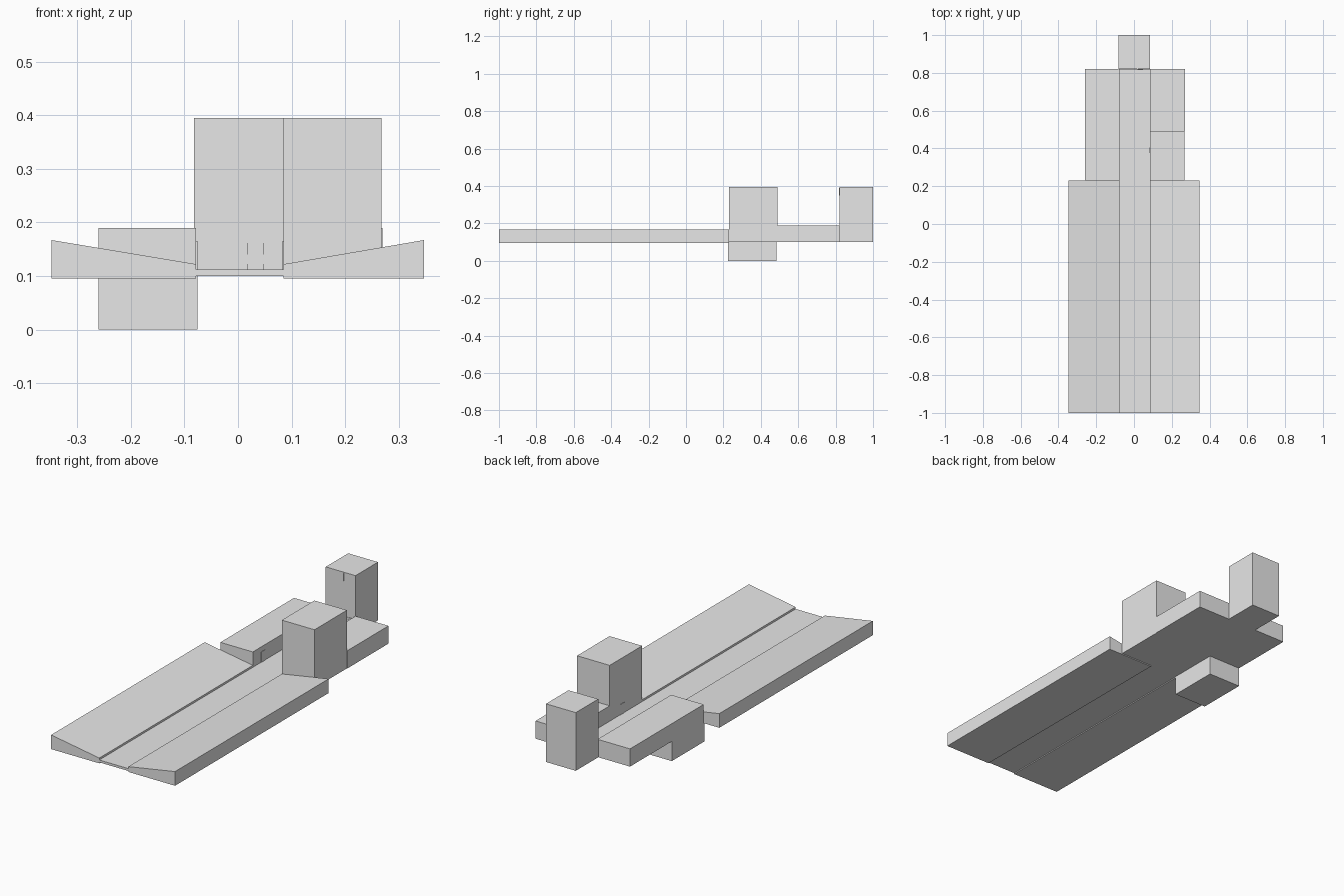
import bpy
import bmesh

cube = bpy.data.objects.get("Cube")
if cube:
    bpy.data.objects.remove(cube, do_unlink=True)

grey = bpy.data.materials.new("plain_grey")
grey.use_nodes = True
grey.diffuse_color = (0.8, 0.8, 0.8, 1)
grey.node_tree.nodes["Principled BSDF"].inputs["Base Color"].default_value = (0.8, 0.8, 0.8, 1)


def prism(name, profile, y0, y1, inward_sides=False):
    """Extrude an x-z profile along y, optionally with inward-facing walls."""
    bm = bmesh.new()
    face = bm.faces.new([bm.verts.new((x, y0, z)) for x, z in profile])
    ext = bmesh.ops.extrude_face_region(bm, geom=[face])
    moved = [v for v in ext["geom"] if isinstance(v, bmesh.types.BMVert)]
    bmesh.ops.translate(bm, verts=moved, vec=(0, y1 - y0, 0))
    bmesh.ops.recalc_face_normals(bm, faces=bm.faces)
    if inward_sides:
        walls = [f for f in bm.faces if abs(f.normal.z) < 0.5]
        bmesh.ops.reverse_faces(bm, faces=walls)
    mesh = bpy.data.meshes.new(name)
    bm.to_mesh(mesh)
    bm.free()
    mesh.materials.append(grey)
    obj = bpy.data.objects.new(name, mesh)
    bpy.context.collection.objects.link(obj)
    return obj


def box(name, x, y, z, **kw):
    profile = [(x[0], z[0]), (x[1], z[0]), (x[1], z[1]), (x[0], z[1])]
    return prism(name, profile, y[0], y[1], **kw)


# Shared plan lines
WEST, EAST = -0.078, 0.085
OUT_W, OUT_E = -0.26, 0.268
FRONT, FIELD_END, MID, REAR, BACK = -1.0, 0.23, 0.49, 0.82, 1.0
BASE, FLOOR, ROOF, TOP = 0.10, 0.112, 0.19, 0.395

# Long sloping banks on either side of the central lane
for name, outer, inner in (("right_bank", -0.348, WEST), ("left_bank", 0.347, EAST)):
    prism(name, [(outer, 0.095), (inner, 0.095), (inner, 0.122), (outer, 0.167)],
          FRONT, FIELD_END)

# Central lane and the courtyard floor behind it
box("lane_floor", (WEST, EAST), (FRONT, FIELD_END), (BASE, FLOOR))
box("court_floor", (WEST, EAST), (FIELD_END, REAR), (BASE, FLOOR))

# Low blocks around the courtyard
box("right_front_block", (OUT_W, WEST), (FIELD_END, MID), (BASE, ROOF))
box("right_rear_block", (OUT_W, WEST), (MID, REAR), (BASE, ROOF))
box("left_rear_block", (EAST, 0.27), (MID, REAR), (BASE, ROOF))
box("basement", (OUT_W, -0.076), (0.225, 0.485), (0, BASE))

# Towers
box("side_tower", (EAST, OUT_E), (FIELD_END, MID), (BASE, TOP), inward_sides=True)
box("rear_tower", (-0.082, EAST), (REAR, BACK), (BASE, TOP))

# Thin door plates facing the courtyard
DOOR_Z = (FLOOR, 0.165)
box("block_door", (WEST, WEST + 0.002), (0.297, 0.327), DOOR_Z)
box("side_tower_door", (EAST - 0.002, EAST), (0.375, 0.405), DOOR_Z)
box("rear_tower_door", (0.018, 0.048), (REAR - 0.004, REAR), DOOR_Z)

# Shallow bands and a slit on the rear tower front
for i, band in enumerate(((0.122, 0.14), (0.162, 0.173))):
    box(f"tower_band_{i + 1}", (WEST, EAST), (REAR - 0.002, REAR), band)
box("tower_slit", (0.017, 0.02), (REAR - 0.002, REAR), (0.35, 0.39))
